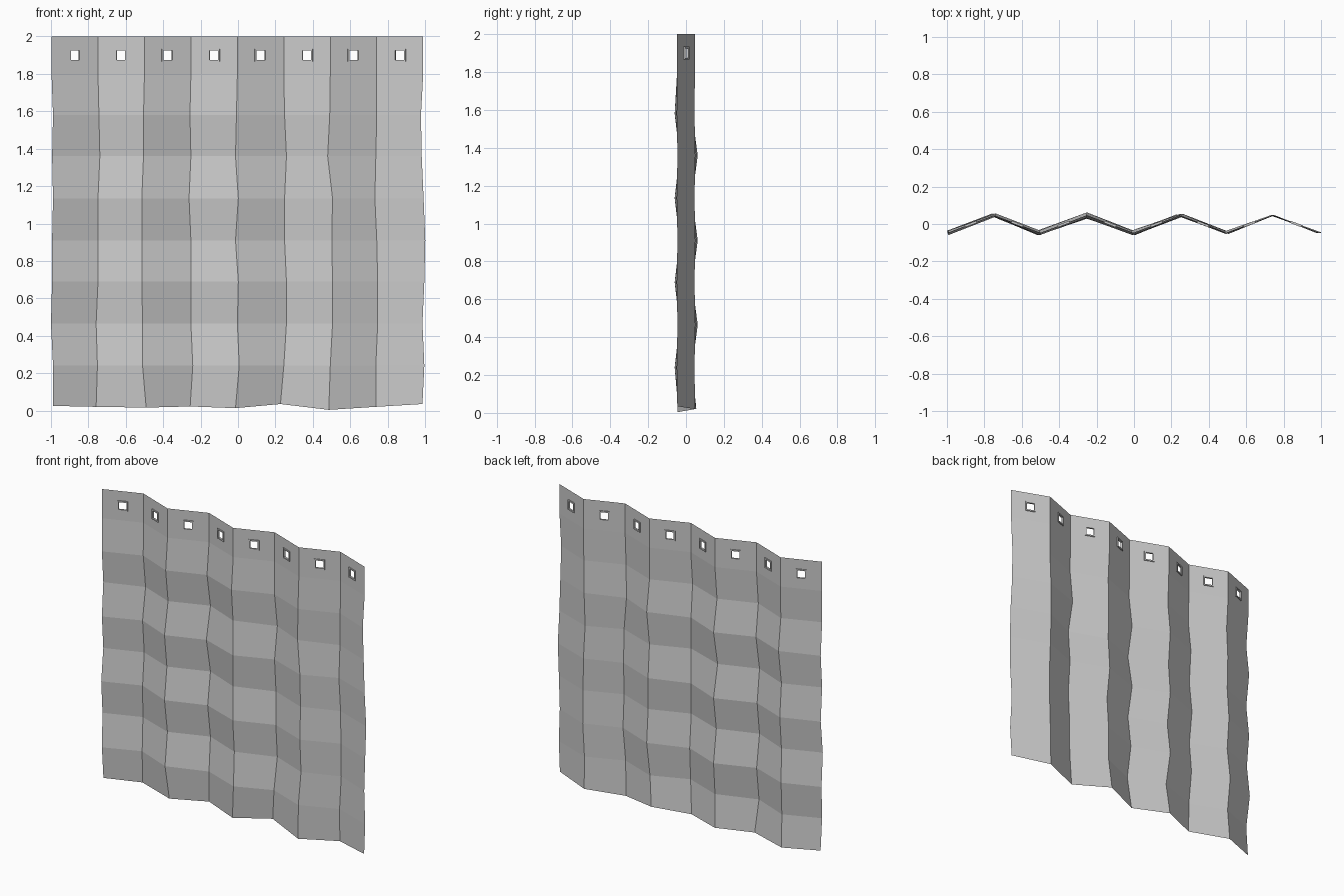
import bpy, bmesh, math
from mathutils import Vector, Matrix

if "Cube" in bpy.data.objects:
    bpy.data.objects.remove(bpy.data.objects["Cube"])

COLS, STEP = 9, 0.2484
ROWS = [2.0, 1.8, 1.58, 1.36, 1.135, 0.91, 0.69, 0.465, 0.24]
HEM = [.025, .02, .016, .022, .013, .035, .004, .02, .035]
# sideways wander of each fold, in thousandths, from the third row down
WANDER = ["8 3 8 3 3 -3 8 8", "5 10 0 0 0 -10 -3 -10", "-5 -5 -14 -14 -14 -10 -10 9",
          "-5 0 -10 0 0 0 10 -4", "-5 -10 5 -10 5 0 10 -10", "4 14 4 4 14 14 0 -18",
          "-3 -14 12 8 12 12 0 -8", "0 -5 -10 0 5 5 -5 -5", "-12 -8 2 11 6 -4 6 -4"]
# front-to-back ripple strength of each fold
RIPPLE = [.011, .009, .013, .015, .012, .008, .006, .002, .002]
TOP_DEPTH = 0.047


def make_object(bm, name):
    mesh = bpy.data.meshes.new(name)
    bm.to_mesh(mesh)
    bm.free()
    obj = bpy.data.objects.new(name, mesh)
    bpy.context.collection.objects.link(obj)


def square(center, along, half):
    up = Vector((0, 0, 1))
    return [center + along * sx * half + up * sz * half
            for sx, sz in ((-1, 1), (1, 1), (1, -1), (-1, -1))]


# Curtain fold points: pleats in x, gentle ripples down the length
bm = bmesh.new()
grid = []
for c in range(COLS):
    shifts = [0, 0] + [int(v) / 1000 for v in WANDER[c].split()]
    side = 1 if c % 2 else -1
    column = []
    for r, z in enumerate(ROWS + [HEM[c]]):
        wave = 0 if r < 2 else (-1 if r % 2 == 0 else 1) * RIPPLE[c]
        if r == 9:
            wave *= 0.5
        column.append(bm.verts.new((-0.997 + c * STEP + shifts[r],
                                    side * TOP_DEPTH + wave, z)))
    grid.append(column)

# Curtain panels, with a square hole in every top panel
eyelets = []
for c in range(COLS - 1):
    a, b = grid[c], grid[c + 1]
    for r in range(1, 9):
        bm.faces.new((a[r], a[r + 1], b[r + 1], b[r]))
    outer = [a[0], b[0], b[1], a[1]]
    center = sum((v.co for v in outer), Vector()) / 4
    along = (b[0].co - a[0].co).normalized()
    inner = [bm.verts.new(p) for p in square(center, along, 0.028)]
    for i in range(4):
        j = (i + 1) % 4
        bm.faces.new((outer[j], outer[i], inner[i], inner[j]))
    eyelets.append((center, along))
make_object(bm, "curtain_sheet")

# Square eyelet frames around the holes
bm = bmesh.new()
for center, along in eyelets:
    normal = along.cross(Vector((0, 0, 1)))
    rings = [[bm.verts.new(p) for p in square(center + normal * d, along, h)]
             for d, h in ((.006, .034), (.006, .025), (-.006, .025), (-.006, .034))]
    for k in range(4):
        p, q = rings[k], rings[(k + 1) % 4]
        for i in range(4):
            j = (i + 1) % 4
            bm.faces.new((p[i], p[j], q[j], q[i]))
bmesh.ops.recalc_face_normals(bm, faces=bm.faces)
make_object(bm, "eyelets")
